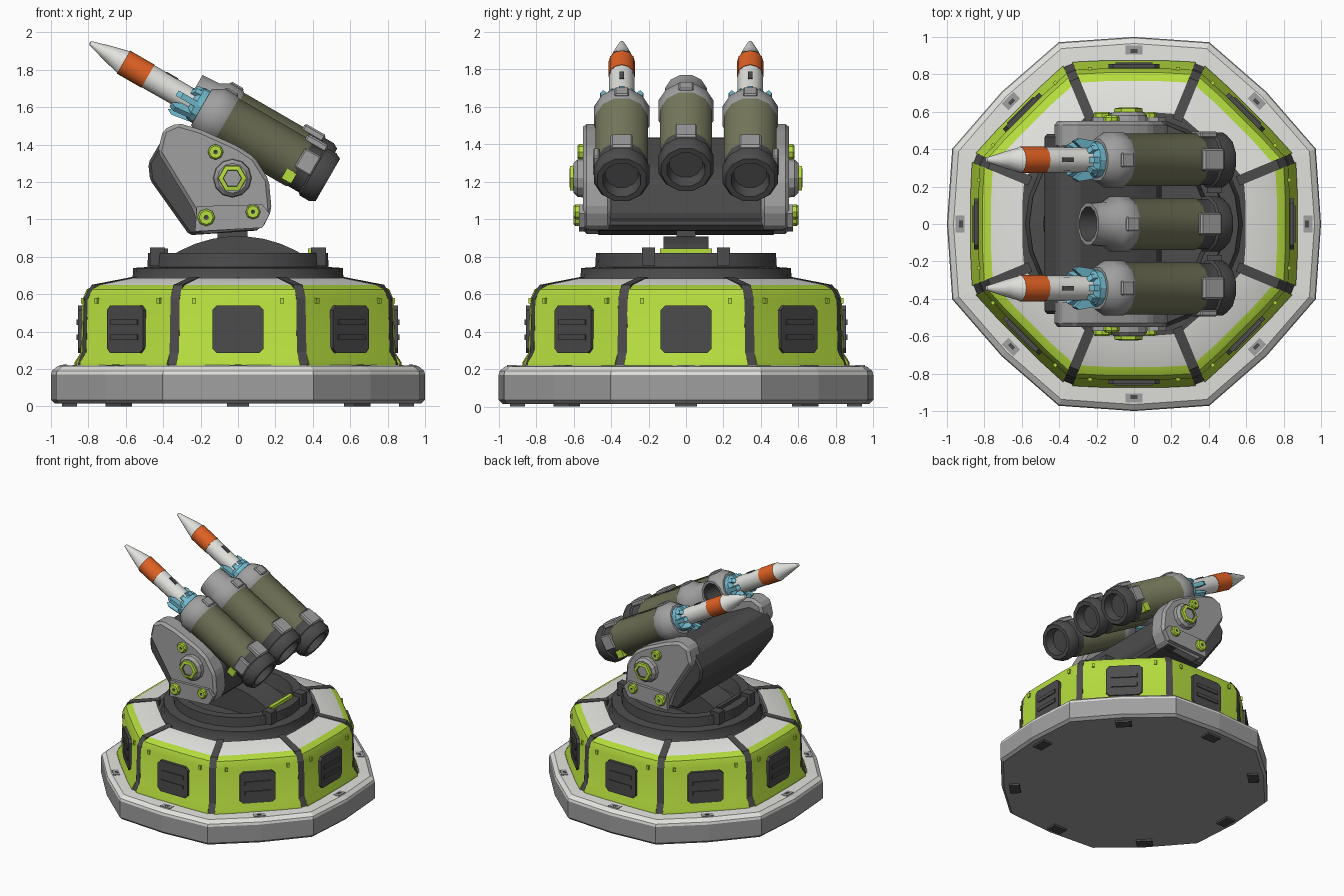
import bpy, bmesh, math
from mathutils import Matrix, Vector

if "Cube" in bpy.data.objects:
    bpy.data.objects.remove(bpy.data.objects["Cube"])

def material(name, rgb):
    m = bpy.data.materials.new(name)
    lin = [(c / 255 / 12.92) if c < 11 else ((c / 255 + 0.055) / 1.055) ** 2.4 for c in rgb]
    m.diffuse_color = (*lin, 1)
    m.use_nodes = True
    m.node_tree.nodes["Principled BSDF"].inputs["Base Color"].default_value = m.diffuse_color
    return m

MATS = {
    "white": material("off_white", (226, 226, 222)),
    "gray": material("mid_gray", (160, 160, 161)),
    "dark": material("dark_gray", (76, 76, 77)),
    "green": material("lime_green", (182, 222, 62)),
    "olive": material("olive", (116, 118, 90)),
    "orange": material("orange", (226, 98, 36)),
    "cyan": material("pale_cyan", (116, 190, 210)),
}
I = Matrix.Identity(4)
TAN = math.tan(math.pi / 8)

def finish(name, bm, mats, M=I, smooth=False):
    bmesh.ops.remove_doubles(bm, verts=bm.verts, dist=1e-5)
    bmesh.ops.recalc_face_normals(bm, faces=bm.faces)
    bm.transform(M)
    me = bpy.data.meshes.new(name)
    bm.to_mesh(me)
    bm.free()
    for m in mats:
        me.materials.append(MATS[m])
    ob = bpy.data.objects.new(name, me)
    bpy.context.collection.objects.link(ob)
    if smooth:
        bpy.ops.object.select_all(action='DESELECT')
        ob.select_set(True)
        bpy.context.view_layer.objects.active = ob
        bpy.ops.object.shade_smooth_by_angle(angle=math.radians(35))
    return ob

def lathe(name, prof, segs, n, M=I, phase=0.0, odd=1.0, smooth=False):
    """Revolve (r, z) points about local z; segs gives a colour per profile step."""
    bm = bmesh.new()
    mats = list(dict.fromkeys(segs))
    rings = []
    for r, z in prof:
        ring = []
        for i in range(n):
            a, k = phase + math.tau * i / n, r * (odd if i % 2 else 1)
            ring.append(bm.verts.new((k * math.cos(a), k * math.sin(a), z)))
        rings.append(ring)
    for s, (a, b) in enumerate(zip(rings, rings[1:])):
        for i in range(n):
            j = (i + 1) % n
            if prof[s][0] == 0:
                vs = [a[0], b[j], b[i]]
            elif prof[s + 1][0] == 0:
                vs = [a[i], a[j], b[0]]
            else:
                vs = [a[i], a[j], b[j], b[i]]
            bm.faces.new(vs).material_index = mats.index(segs[s])
    for v in [v for v in bm.verts if not v.link_faces]:
        bm.verts.remove(v)
    return finish(name, bm, mats, M, smooth)

def prism(name, pts, lo, hi, mat, M=I, bevel=0.0):
    """Extrude an (x, z) outline along y from lo to hi."""
    bm = bmesh.new()
    f = bm.faces.new([bm.verts.new((x, lo, z)) for x, z in pts])
    ext = bmesh.ops.extrude_face_region(bm, geom=[f])
    bmesh.ops.translate(bm, vec=(0, hi - lo, 0),
                        verts=[g for g in ext["geom"] if isinstance(g, bmesh.types.BMVert)])
    if bevel:
        bmesh.ops.bevel(bm, geom=bm.edges[:], offset=bevel, segments=1, affect='EDGES')
    return finish(name, bm, [mat], M)

def box(name, c, s, mat, M=I, bevel=0.0):
    x, z, w, h = c[0], c[2], s[0] / 2, s[2] / 2
    return prism(name, [(x - w, z - h), (x + w, z - h), (x + w, z + h), (x - w, z + h)],
                 c[1] - s[1] / 2, c[1] + s[1] / 2, mat, M, bevel)

def turn(a):
    return Matrix.Rotation(math.radians(a), 4, 'Z')

# Base plate: slightly bulged octagon
lathe("base_plate", [(0, .015), (.98, .015), (1, .035), (1, .17), (.995, .19), (.965, .215), (.8, .225)],
      ["gray", "gray", "gray", "white", "white", "white"], 16, odd=1.052)
# Dark core behind the armour panels
lathe("base_core", [(.86, .2), (.86, .58), (.80, .63), (.6, .65), (0, .65)], ["dark"] * 4, 8,
      phase=math.pi / 8)

# Armour segments, ribs, vents, slots and feet around the base
PANEL = [(.87, .215), (.87, .235), (.835, .29), (.828, .57), (.805, .625), (.76, .65), (.59, .685), (.59, .6)]
PCOL = ["green"] * 5 + ["white", "gray"]
for k in range(8):
    T = turn(45 * k)
    bm = bmesh.new()
    # bowed panel: the side thirds sit slightly further back than the middle
    rows = [[bm.verts.new((r + .008 * (abs(s) < .9) - .004, s * (r * TAN - .03), z)) for s in (-1, -.5, .5, 1)]
            for r, z in PANEL]
    names = ["green", "white", "gray"]
    for (a, b), c in zip(zip(rows, rows[1:]), PCOL):
        for i in range(3):
            bm.faces.new([a[i], a[i + 1], b[i + 1], b[i]]).material_index = names.index(c)
    for s in (0, 3):
        bm.faces.new([r[s] for r in rows])
    finish("armour_panel", bm, names, T, True)
    prism("armour_rib", [(.92, .215), (.89, .29), (.88, .58), (.835, .65), (.6, .692), (.6, .215)],
          -.027, .027, "dark", turn(45 * k + 22.5))
    w, c = .137, .025
    R = T @ turn(90)     # local -y points outward
    prism("panel_vent", [(-w + c, .285), (w - c, .285), (w, .285 + c), (w, .54 - c),
                         (w - c, .54), (-w + c, .54), (-w, .54 - c), (-w, .285 + c)],
          -.855, -.8, "dark", R)
    for z in (.37, .45):
        box("vent_slat", (0, -.857, z), (.2, .012, .03), "dark", R)
    for x in (-.235, .235):
        box("panel_latch", (x, -.825, .565), (.02, .03, .03), "green", R)
    box("plate_slot", (.93, 0, .21), (.05, .09, .022), "gray", T)
    box("plate_slot_hole", (.925, 0, .22), (.02, .035, .006), "dark", T)
    box("foot_pad", (.9, 0, .015), (.08, .12, .03), "dark", T)

# Turntable ring with recessed floor
lathe("turntable_ring", [(.6, .62), (.565, .67), (.56, .74), (.485, .745), (.48, .82), (.41, .82), (.39, .71), (0, .71)],
      ["dark"] * 7, 24, smooth=True)
for s in (-1, 1):
    for y in (-.2, .2):
        box("ring_lug", (s * .43, y, .8), (.08, .07, .1), "dark")
    box("ring_marker", (s * .39, 0, .81), (.03, .28, .07), "green" if s > 0 else "dark")
# Curved rocker rail and neck
arc = [(.66 * math.sin(math.radians(a)), .25 + .66 * math.cos(math.radians(a))) for a in range(-36, 37, 8)]
prism("rocker_rail", arc + [(.39, .7), (-.39, .7)], -.12, .12, "dark")
box("neck", (-.03, 0, .93), (.16, .1, .08), "dark")

# Cradle between the side brackets
prism("cradle_body", [(-.26, .915), (.1, .94), (.15, 1.02), (.13, 1.2), (.02, 1.28), (-.3, 1.44),
                      (-.41, 1.42), (-.48, 1.3), (-.47, 1.21)], -.48, .48, "dark", bevel=.015)
box("cradle_beam", (-.03, 0, 1.0), (.32, 1.1, .12), "dark", bevel=.03)
BRACKET = [(-.2, .92), (.13, .95), (.18, 1.05), (.165, 1.21), (.09, 1.33), (0, 1.39), (-.2, 1.48),
           (-.32, 1.515), (-.4, 1.48), (-.43, 1.36), (-.24, 1.05)]
for s in (-1, 1):
    prism("side_bracket", BRACKET, *sorted((s * .40, s * .55)), "gray", bevel=.02)
    prism("bracket_foot", [(-.23, .935), (.13, .955), (.17, 1.03), (.13, 1.08), (-.22, 1.07)],
          *sorted((s * .54, s * .572)), "gray")
    side = Matrix.Rotation(math.radians(-90 * s), 4, 'X')   # local z -> outward y
    def at(x, z):
        return Matrix.Translation((x, 0, z)) @ side
    lathe("pivot_hub", [(.105, .53), (.1, .58), (.08, .6), (0, .6)], ["gray"] * 3, 12, at(-.03, 1.22))
    lathe("pivot_nut", [(.078, .59), (.075, .618), (.05, .622), (.048, .61), (0, .61)],
          ["green", "green", "dark", "gray"], 6, at(-.03, 1.22))
    for x, z, r, h in ((-.12, 1.36, .042, .58), (-.17, 1.01, .047, .6), (.08, 1.04, .04, .6)):
        lathe("bracket_bolt", [(r, .53), (r, h - .01), (r * .8, h), (r * .3, h), (0, h - .006)],
              ["green"] * 3 + ["dark"], 8, at(x, z))

# Launch tubes, tilted 30 degrees: local z runs forward along the tube, local x is up
TILT = Matrix.Rotation(math.radians(-60), 4, 'Y')
def tube(name, pos, cut, front):
    M = Matrix.Translation(pos) @ TILT
    prof = [(0, .07), (.09, .07), (.105, 0), (.135, 0), (.152, .03), (.152, .09), (.139, .1), (.139, .17),
            (.145, .18), (.145, .65 - cut), (.152, .66 - cut), (.152, .74 - cut), (.122, .79 - cut),
            (.115, front), (.095, front), (.09, .68), (0, .68)]
    cols = ["dark"] * 7 + ["olive"] * 2 + ["gray"] * 5 + ["dark"] * 2
    lathe(name, prof, cols, 12, M, phase=math.pi / 12, smooth=True)
    box("tube_clip", (.14, 0, .15), (.045, .12, .13), "gray", M, .01)
    box("collar_clip", (.147, 0, .7 - cut), (.025, .08, .08), "gray", M, .008)
    return M

tube("middle_launch_tube", (.465, 0, 1.265), .07, .82)
for s in (-1, 1):
    M = tube("outer_launch_tube", (.48, s * .343, 1.21), .02, .78)
    box("tube_side_clip", (.03, s * .135, .14), (.12, .035, .1), "gray", M, .008)
    box("tube_latch", (-.085, s * .11, .19), (.06, .05, .06), "green", M)
    # Missile with striped body and pointed nose
    lathe("missile", [(.066, .7), (.068, 1.11), (.071, 1.11), (.071, 1.26), (.066, 1.265), (.045, 1.35), (.012, 1.465), (0, 1.47)],
          ["white", "orange", "orange", "white", "white", "white", "white"], 12, M, smooth=True)
    box("missile_hatch", (.067, 0, 1.0), (.008, .025, .07), "dark", M)
    lathe("missile_collar", [(.098, .74), (.098, .815), (.085, .83), (.066, .84)], ["cyan"] * 3, 12, M)
    for k in range(8):
        low = 2 <= k <= 6      # lower and side fins reach further out
        F = M @ turn(45 * k)
        prism("missile_fin", [(.06, .8), (.1, .8), (.115, .9), (.1, .93), (.06, .88)] if low else
              [(.06, .8), (.095, .8), (.09, .85), (.06, .87)], -.016, .016, "cyan", F)
